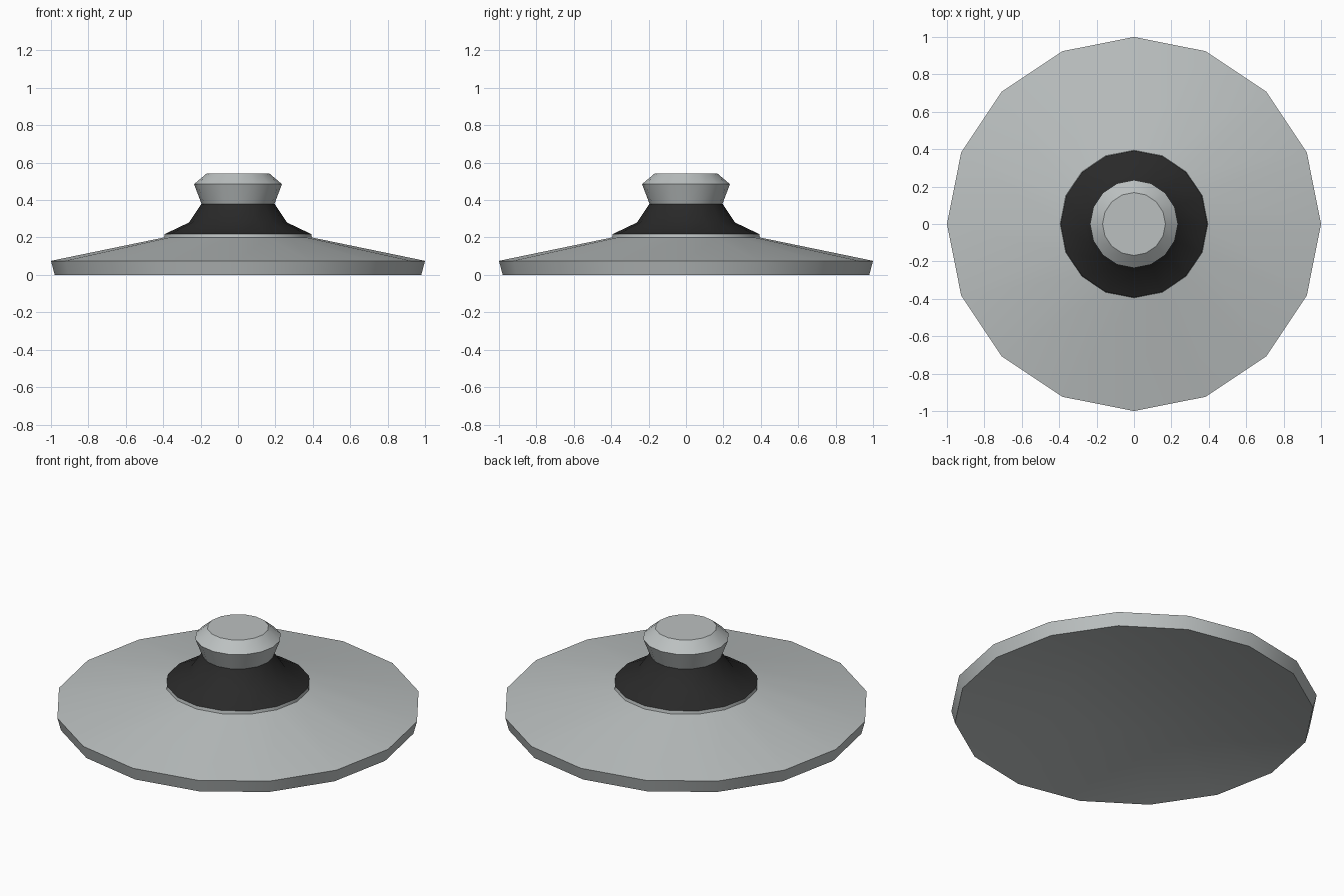
import bpy, bmesh, math

if "Cube" in bpy.data.objects:
    bpy.data.objects.remove(bpy.data.objects["Cube"])

SIDES = 16

def material(name, rgb):
    m = bpy.data.materials.new(name)
    m.diffuse_color = (*rgb, 1)
    m.use_nodes = True
    m.node_tree.nodes["Principled BSDF"].inputs["Base Color"].default_value = m.diffuse_color
    return m

metal = material("brushed grey", (0.50, 0.53, 0.53))
rubber = material("black rubber", (0.022, 0.022, 0.022))

def lathe(name, profile, mat, cap_bottom=False, cap_top=False, angle=30):
    """Revolve (radius, height) points around z."""
    bm = bmesh.new()
    rings = []
    for r, z in profile:
        rings.append([bm.verts.new((r * math.cos(2 * math.pi * i / SIDES),
                                    r * math.sin(2 * math.pi * i / SIDES), z))
                      for i in range(SIDES)])
    for low, high in zip(rings, rings[1:]):
        for i in range(SIDES):
            j = (i + 1) % SIDES
            bm.faces.new((low[i], low[j], high[j], high[i]))
    if cap_bottom:
        bm.faces.new(rings[0][::-1])
    if cap_top:
        bm.faces.new(rings[-1])
    mesh = bpy.data.meshes.new(name)
    bm.to_mesh(mesh)
    bm.free()
    mesh.materials.append(mat)
    ob = bpy.data.objects.new(name, mesh)
    bpy.context.collection.objects.link(ob)
    bpy.context.view_layer.objects.active = ob
    ob.select_set(True)
    bpy.ops.object.shade_smooth_by_angle(angle=math.radians(angle))
    ob.select_set(False)
    return ob

# Wide shallow cone with a hollow underside and a small step around the collar
lathe("lid_disc", [(0.395, 0.125), (0.98, 0), (1.0, 0.075), (0.395, 0.2), (0.392, 0.218)],
      metal, cap_bottom=True)

# Dark flared collar
lathe("collar", [(0.392, 0.218), (0.262, 0.28), (0.195, 0.38)], rubber, angle=50)

# Knob on top
lathe("knob", [(0.195, 0.38), (0.235, 0.485), (0.168, 0.542)],
      metal, cap_top=True)
